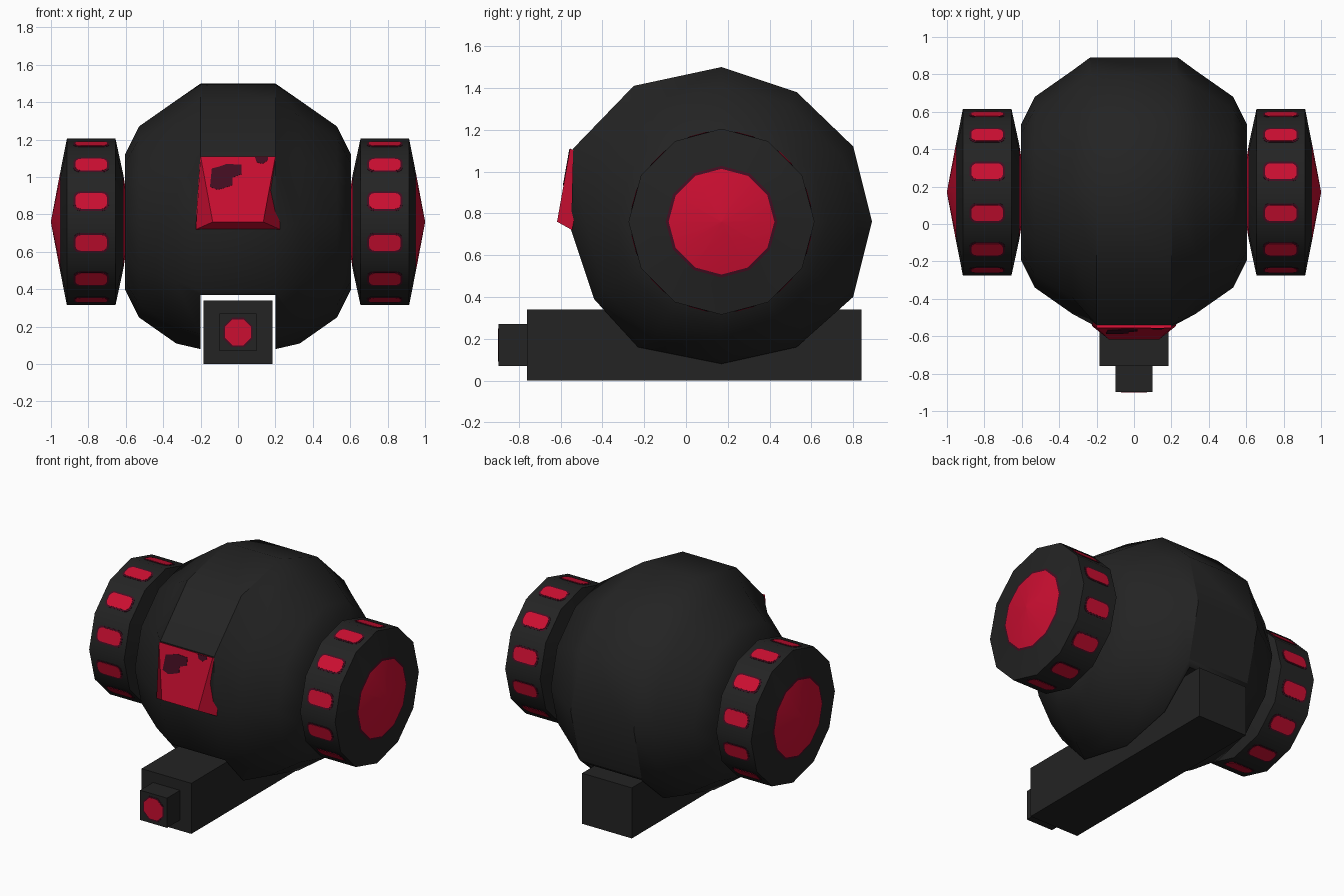
import bpy, bmesh, math
from mathutils import Matrix, Vector

if "Cube" in bpy.data.objects:
    bpy.data.objects.remove(bpy.data.objects["Cube"])

CY, CZ = 0.17, 0.76          # axle position


def material(name, rgb):
    m = bpy.data.materials.new(name)
    m.diffuse_color = (*rgb, 1)
    m.use_nodes = True
    m.node_tree.nodes["Principled BSDF"].inputs["Base Color"].default_value = m.diffuse_color
    return m


BLACK = material("matt black", (0.017, 0.017, 0.017))
RED = material("crimson", (0.60, 0.0045, 0.031))
MAROON = material("dark maroon", (0.055, 0.004, 0.015))


def finish(name, bm, mats, smooth=None):
    bmesh.ops.recalc_face_normals(bm, faces=bm.faces[:])
    me = bpy.data.meshes.new(name)
    bm.to_mesh(me)
    bm.free()
    for m in mats:
        me.materials.append(m)
    ob = bpy.data.objects.new(name, me)
    bpy.context.collection.objects.link(ob)
    bpy.ops.object.select_all(action='DESELECT')
    bpy.context.view_layer.objects.active = ob
    ob.select_set(True)
    if smooth:
        bpy.ops.object.shade_smooth_by_angle(angle=math.radians(smooth))
    return ob


def box(name, lo, hi, mat=BLACK):
    bm = bmesh.new()
    bmesh.ops.create_cube(bm, size=1)
    for v in bm.verts:
        v.co = [l + (c + 0.5) * (h - l) for c, l, h in zip(v.co, lo, hi)]
    return finish(name, bm, [mat])


def loft(bm, rings, indices):
    """Bridge closed rings of points and cap both ends."""
    vs = [[bm.verts.new(p) for p in r] for r in rings]
    n = len(vs[0])
    for a, b, mi in zip(vs, vs[1:], indices):
        for i in range(n):
            j = (i + 1) % n
            bm.faces.new((a[i], a[j], b[j], b[i])).material_index = mi
    for end, mi in ((vs[0], indices[0]), (vs[-1], indices[-1])):
        bm.faces.new(end).material_index = mi


def circle(x, r, n=12):
    return [(x, CY + r * math.cos(2 * math.pi * k / n),
             CZ + r * math.sin(2 * math.pi * k / n)) for k in range(n)]


def plate(bm, outline, mat, t, mi=0):
    """Thin prism from a flat outline, raised along the local z of mat."""
    lower = [bm.verts.new(mat @ Vector((u, v, -0.003))) for u, v in outline]
    upper = [bm.verts.new(mat @ Vector((u, v, t))) for u, v in outline]
    n = len(outline)
    faces = [bm.faces.new(upper), bm.faces.new(lower)]
    for i in range(n):
        j = (i + 1) % n
        faces.append(bm.faces.new((lower[i], lower[j], upper[j], upper[i])))
    for f in faces:
        f.material_index = mi


def rounded(w, h, r):
    pts = []
    for k, (sx, sy) in enumerate(((1, 1), (-1, 1), (-1, -1), (1, -1))):
        for s in range(4):
            a = math.pi / 2 * (k + s / 3)
            pts.append((sx * (w - r) + r * math.cos(a), sy * (h - r) + r * math.sin(a)))
    return pts


# Body: faceted barrel around the axle, its middle band slightly irregular
band = [(0.89, 0.76), (0.80, 1.12), (0.53, 1.38), (0.17, 1.50), (-0.25, 1.41), (-0.54, 1.11),
        (-0.55, 0.72), (-0.44, 0.39), (-0.23, 0.16), (0.17, 0.08), (0.53, 0.16), (0.80, 0.40)]
half = [0.235, 0.23, 0.22, 0.2, 0.2, 0.2, 0.2, 0.2, 0.2, 0.2, 0.21, 0.23]


def band_ring(s):
    return [(s * w, y, z) for w, (y, z) in zip(half, band)]


bm = bmesh.new()
loft(bm, [circle(-0.605, 0.36), circle(-0.53, 0.51), circle(-0.33, 0.65), band_ring(-1),
          band_ring(1), circle(0.33, 0.65), circle(0.53, 0.51), circle(0.605, 0.36)], [0] * 7)
body = finish("body", bm, [BLACK])

# Slot through the underside for the barrel
cutter = box("slot_cutter", (-0.2, -1.2, -0.2), (0.2, 1.4, 0.37))
cutter.hide_render = True
mod = body.modifiers.new("slot", 'BOOLEAN')
mod.operation = 'DIFFERENCE'
mod.solver = 'EXACT'
mod.object = cutter
bpy.ops.object.select_all(action='DESELECT')
bpy.context.view_layer.objects.active = body
body.select_set(True)
bpy.ops.object.modifier_apply(modifier="slot")
bpy.data.objects.remove(cutter)
bpy.ops.object.shade_smooth_by_angle(angle=math.radians(34))

# Wheels: black rims, red hubs on both sides, red windows round the tread
for s, side in ((-1, "left"), (1, "right")):
    bm = bmesh.new()
    profile = [(0.575, 0.02), (0.613, 0.25), (0.616, 0.265), (0.655, 0.445),
               (0.915, 0.445), (0.950, 0.267), (0.953, 0.253), (1.0, 0.004)]
    loft(bm, [circle(s * x, r) for x, r in profile], [1, 2, 0, 0, 0, 2, 1])
    finish(side + "_wheel", bm, [BLACK, RED, MAROON], 34)

    bm = bmesh.new()
    for k in range(12):
        a = math.radians(15 + 30 * k)
        out = Vector((0, math.cos(a), math.sin(a)))
        along = Vector((1, 0, 0))
        pos = Vector((s * 0.785, CY, CZ)) + out * 0.445 * math.cos(math.radians(15))
        m = Matrix((along, out.cross(along), out)).transposed().to_4x4()
        m.translation = pos
        plate(bm, rounded(0.095, 0.054, 0.035), m, 0.002, 1)
        plate(bm, rounded(0.085, 0.044, 0.03), m, 0.004, 0)
    finish(side + "_wheel_windows", bm, [RED, MAROON])

# Front lens: wedge standing out of the middle band
bm = bmesh.new()
loft(bm, [[(-0.21, -0.48, 1.08), (0.21, -0.48, 1.08), (0.225, -0.545, 0.72), (-0.225, -0.545, 0.72)],
          [(-0.2, -0.555, 1.11), (0.2, -0.555, 1.11), (0.135, -0.617, 0.76), (-0.135, -0.617, 0.76)]],
     [0])
finish("front_lens", bm, [RED])

# Dark smudges on the lens
up = Vector((0, 0.062, 0.35)).normalized()
right = Vector((1, 0, 0))
m = Matrix((right, up, right.cross(up))).transposed().to_4x4()
m.translation = (0, -0.617, 0.76)
bm = bmesh.new()
plate(bm, [(-0.15, 0.19), (-0.11, 0.175), (-0.07, 0.185), (-0.03, 0.2), (-0.03, 0.24), (0.02, 0.26),
           (0.02, 0.31), (-0.06, 0.315), (-0.10, 0.30), (-0.14, 0.29)], m, 0.003)
plate(bm, [(0.10, 0.325), (0.13, 0.315), (0.16, 0.335), (0.16, 0.352), (0.09, 0.352)], m, 0.003)
finish("lens_smudges", bm, [MAROON])

# Barrel and muzzle
box("barrel", (-0.185, -0.76, 0.0), (0.185, 0.84, 0.34))
box("muzzle", (-0.1, -0.897, 0.07), (0.1, -0.75, 0.27))
m = Matrix.Rotation(math.pi / 2, 4, 'X')
m.translation = (0, -0.897, 0.17)
bm = bmesh.new()
for r, t, mi in ((0.085, 0.002, 1), (0.075, 0.003, 0)):
    plate(bm, [(r * math.cos(math.pi * (k + 0.5) / 4), r * math.sin(math.pi * (k + 0.5) / 4))
               for k in range(8)], m, t, mi)
finish("muzzle_light", bm, [RED, MAROON])
